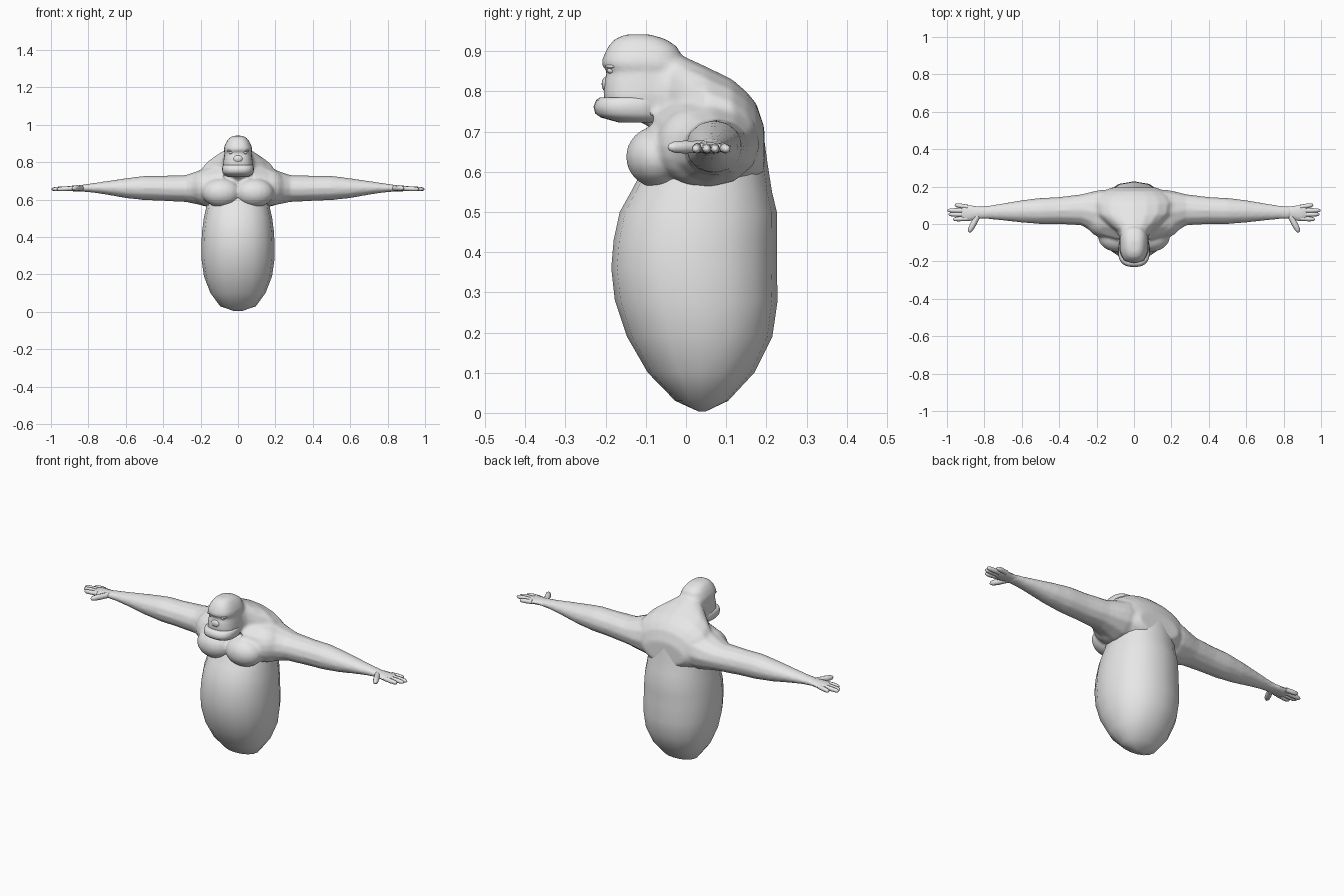
import bpy, bmesh, math
from mathutils import Vector, Matrix

if "Cube" in bpy.data.objects:
    bpy.data.objects.remove(bpy.data.objects["Cube"])

grey = bpy.data.materials.new("grey skin")
grey.diffuse_color = (0.8, 0.8, 0.8, 1)
grey.use_nodes = True
grey.node_tree.nodes["Principled BSDF"].inputs["Base Color"].default_value = grey.diffuse_color


def finish(bm, name, angle=60):
    bmesh.ops.recalc_face_normals(bm, faces=bm.faces[:])
    me = bpy.data.meshes.new(name)
    bm.to_mesh(me)
    bm.free()
    ob = bpy.data.objects.new(name, me)
    bpy.context.collection.objects.link(ob)
    me.materials.append(grey)
    bpy.ops.object.select_all(action='DESELECT')
    ob.select_set(True)
    bpy.context.view_layer.objects.active = ob
    bpy.ops.object.shade_smooth_by_angle(angle=math.radians(angle))
    return ob


def skin(bm, rings):
    """Bridge rings of points and cap both ends."""
    vs = [[bm.verts.new(p) for p in r] for r in rings]
    n = len(vs[0])
    for a, b in zip(vs, vs[1:]):
        for i in range(n):
            bm.faces.new((a[i], a[(i + 1) % n], b[(i + 1) % n], b[i]))
    bm.faces.new(vs[0])
    bm.faces.new(vs[-1])


def oval(n, power=2.0):
    for i in range(n):
        a = 2 * math.pi * i / n
        c, s = math.cos(a), math.sin(a)
        yield (math.copysign(abs(c) ** (2 / power), c), math.copysign(abs(s) ** (2 / power), s))


def loft_z(bm, rows, n=16, power=2.0):
    """rows: z, half width, y front, y back"""
    skin(bm, [[((w * c), (f + b) / 2 + (b - f) / 2 * s, z) for c, s in oval(n, power)]
              for z, w, f, b in rows])


def loft_y(bm, rows, n=20):
    """rows: y, half width, z low, z high"""
    skin(bm, [[(w * c, y, (lo + hi) / 2 + (hi - lo) / 2 * s) for c, s in oval(n)]
              for y, w, lo, hi in rows])


def loft_x(bm, rows, side, n=8):
    """rows: x, y front, y back, z low, z high"""
    skin(bm, [[(side * x, (f + b) / 2 + (b - f) / 2 * c, (lo + hi) / 2 + (hi - lo) / 2 * s)
               for c, s in oval(n)] for x, f, b, lo, hi in rows])


def ball(bm, loc, size, segs=20):
    m = Matrix.Translation(loc) @ Matrix.Diagonal((*size, 1))
    bmesh.ops.create_uvsphere(bm, u_segments=segs, v_segments=segs // 2, radius=1, matrix=m)


def finger(bm, start, end, r, side):
    a, b = Vector(start), Vector(end)
    d = (b - a).normalized()
    u = d.cross(Vector((0, 0, 1))).normalized()
    v = d.cross(u)
    rings = []
    for t, k in ((0, 1), (.35, .95), (.55, 1), (.85, .85), (.96, .55), (1, .2)):
        p = a.lerp(b, t)
        rings.append([p + (u * c + v * s) * r * k for c, s in oval(8)])
    skin(bm, [[(side * p.x, p.y, p.z) for p in ring] for ring in rings])


# Belly: one tall faceted egg reaching up inside the chest
bm = bmesh.new()
loft_z(bm, [(.004, .02, .03, .05), (.03, .095, -.027, .105), (.10, .147, -.095, .17),
            (.19, .182, -.147, .215), (.28, .195, -.177, .228), (.36, .196, -.186, .226),
            (.43, .192, -.18, .226), (.50, .183, -.165, .226), (.55, .172, -.137, .214),
            (.62, .16, -.10, .203), (.70, .14, -.06, .192)], 16, 2.2)
finish(bm, "belly")

# Upper body: hump, neck, head, chest and arms fused together
bm = bmesh.new()
loft_y(bm, [(-.13, .06, .73, .90), (-.09, .07, .71, .918), (-.04, .09, .64, .902),
            (.0, .15, .57, .885), (.05, .21, .55, .862), (.115, .225, .55, .83),
            (.15, .20, .56, .80), (.175, .165, .57, .77), (.195, .12, .59, .71)])
loft_z(bm, [(.74, .076, -.195, -.04), (.79, .08, -.206, -.01), (.825, .076, -.204, 0),
            (.85, .072, -.196, 0), (.866, .077, -.211, 0), (.885, .073, -.207, -.01),
            (.91, .062, -.195, -.02), (.93, .047, -.178, -.05), (.942, .028, -.15, -.09)],
       24, 2.6)
for s in (-1, 1):
    ball(bm, (s * .088, -.068, .637), (.105, .082, .078))
    ball(bm, (s * .16, .03, .665), (.10, .105, .10))
    loft_x(bm, [(.08, -.10, .18, .56, .80), (.17, -.075, .185, .562, .775),
                (.22, -.045, .175, .575, .752), (.28, -.008, .16, .587, .732),
                (.40, -.001, .145, .593, .728), (.50, -.001, .14, .597, .728),
                (.60, .007, .128, .608, .715), (.70, .018, .111, .626, .70),
                (.78, .026, .098, .638, .688), (.84, .026, .094, .643, .68)], s, 12)
body = finish(bm, "upper_body", 180)
rm = body.modifiers.new("fuse", 'REMESH')
rm.mode = 'VOXEL'
rm.voxel_size = .008
rm.use_smooth_shade = True
sm = body.modifiers.new("soften", 'SMOOTH')
sm.factor = .5
sm.iterations = 7

# Hands: flat palm, four fingers and a thumb
for s, side in ((-1, "right"), (1, "left")):
    bm = bmesh.new()
    loft_x(bm, [(.80, .032, .092, .644, .68), (.84, .026, .094, .645, .678),
                (.88, .016, .10, .645, .675), (.91, .018, .102, .647, .673),
                (.922, .03, .092, .652, .668)], s, 12)
    for y0, x1, y1 in ((.091, .958, .102), (.071, .998, .073), (.05, .992, .052), (.029, .968, .025)):
        finger(bm, (.89, y0, .66), (x1, y1, .656), .0125, s)
    finger(bm, (.835, .045, .662), (.882, -.044, .661), .016, s)
    finish(bm, side + "_hand")

# Jaw: wide protruding slab with a crisp lip line
bm = bmesh.new()
loft_z(bm, [(.722, .055, -.165, -.06), (.735, .076, -.212, -.05), (.745, .083, -.226, -.05),
            (.762, .085, -.23, -.05), (.778, .083, -.224, -.05), (.785, .077, -.214, -.05)],
       28, 2.6)
finish(bm, "jaw")

# Face: nose, eyelids and eyes
bm = bmesh.new()
ball(bm, (0, -.196, .818), (.026, .014, .02), 16)
finish(bm, "nose")
for s, side in ((-1, "right"), (1, "left")):
    bm = bmesh.new()
    ball(bm, (s * .037, -.183, .852), (.013, .014, .009), 14)
    finish(bm, side + "_eye")
    bm = bmesh.new()
    ball(bm, (s * .038, -.184, .862), (.022, .017, .006), 14)
    finish(bm, side + "_eyelid")
